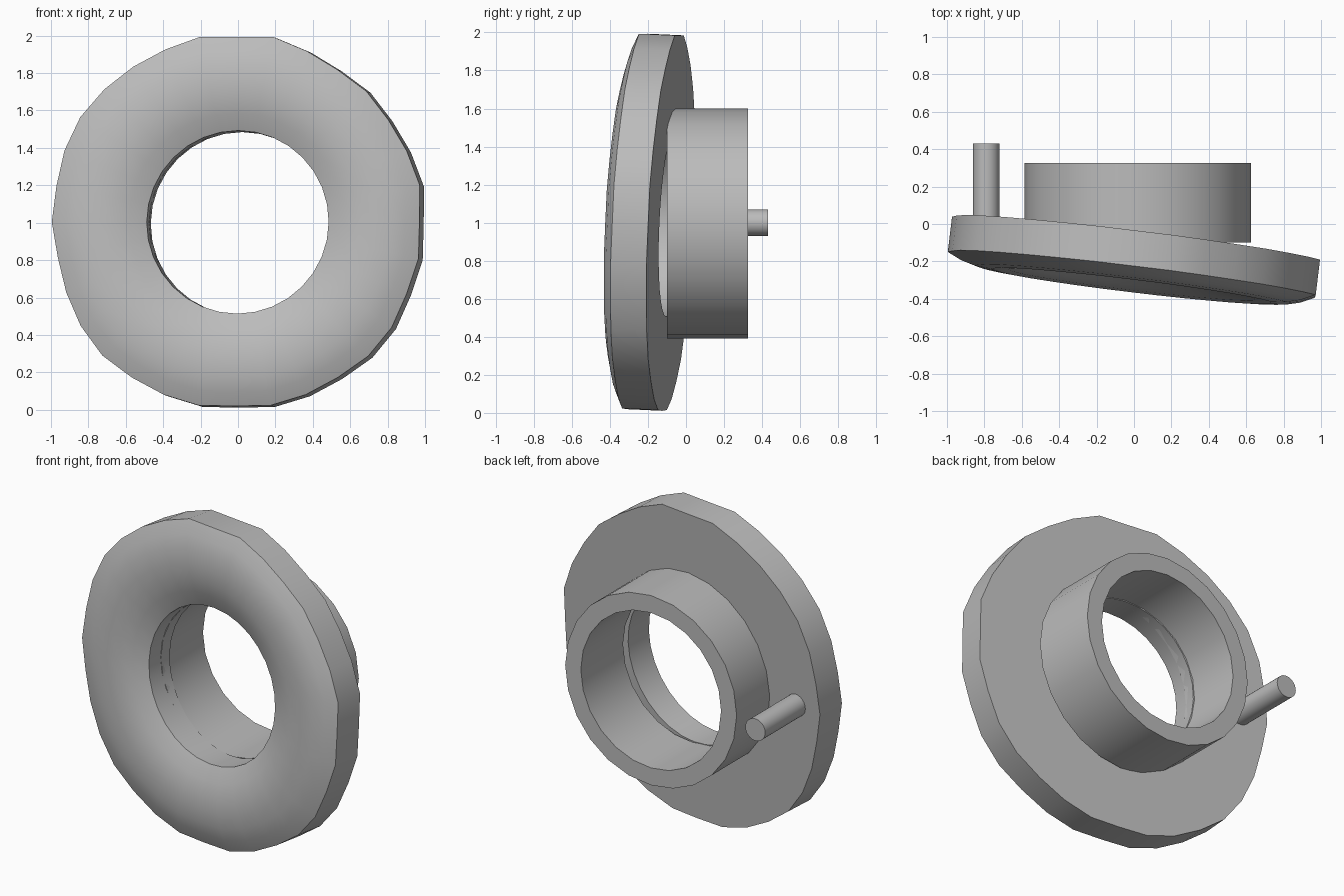
import bpy, bmesh
from math import sin, cos, pi, radians

if "Cube" in bpy.data.objects:
    bpy.data.objects.remove(bpy.data.objects["Cube"])

grey = bpy.data.materials.new("plain_grey")
grey.use_nodes = True
colour = (0.5, 0.5, 0.5, 1)
grey.diffuse_color = colour
grey.node_tree.nodes["Principled BSDF"].inputs["Base Color"].default_value = colour

SEG = 32


def finish(bm, name, angle=30):
    bmesh.ops.recalc_face_normals(bm, faces=bm.faces)
    mesh = bpy.data.meshes.new(name)
    bm.to_mesh(mesh)
    bm.free()
    obj = bpy.data.objects.new(name, mesh)
    obj.data.materials.append(grey)
    bpy.context.collection.objects.link(obj)
    bpy.ops.object.select_all(action="DESELECT")
    obj.select_set(True)
    bpy.context.view_layer.objects.active = obj
    bpy.ops.object.shade_smooth_by_angle(angle=radians(angle))
    return obj


def ring_loop(bm, radii, y, cx=0):
    n = len(radii)
    return [bm.verts.new((cx + r * cos(2 * pi * k / n), y, r * sin(2 * pi * k / n)))
            for k, r in enumerate(radii)]


def bridge(bm, a, b):
    n = len(a)
    for k in range(n):
        j = (k + 1) % n
        bm.faces.new((a[k], a[j], b[j], b[k]))


# Tilted plate: uneven rim, domed front, flat back, round hole
rim = [.99, 1.01, .995, .985, .99, .98, .99, 1.01,
       .99, 1.01, 1, 1, 1.005, 1.01, 1, .985,
       .99, .975, .985, 1, 1.01, 1, 1, 1,
       .985, 1, 1, 1, 1.015, 1.015, 1, 1.005]
HOLE = 0.49
# (blend from hole to rim, height of the front above the back)
dome = [(1, .19), (.85, .225), (.7, .245), (.52, .252),
        (.35, .244), (.18, .222), (0, .18)]
bm = bmesh.new()
profile = [(0, 0), (1, 0)] + dome
loops = [ring_loop(bm, [HOLE + t * (r - HOLE) for r in rim], -h, .01 * (1 - t))
         for t, h in profile]
for a, b in zip(loops, loops[1:] + loops[:1]):
    bridge(bm, a, b)
plate = finish(bm, "tilted_plate")
plate.location = (.01, -.08, .995)
plate.rotation_euler = (radians(-2.6), 0, radians(-6.9))

# Straight collar behind the plate
bm = bmesh.new()
loops = [ring_loop(bm, [r] * 24, y)
         for r, y in [(.605, -.1), (.605, .325), (.495, .325), (.495, -.1)]]
for a, b in zip(loops, loops[1:] + loops[:1]):
    bridge(bm, a, b)
finish(bm, "collar").location = (.02, 0, .995)

# Guide pin
bm = bmesh.new()
ends = [ring_loop(bm, [.07] * SEG, y) for y in (0, .43)]
bridge(bm, *ends)
for e in ends:
    bm.faces.new(e)
finish(bm, "guide_pin").location = (-.79, 0, 1)
